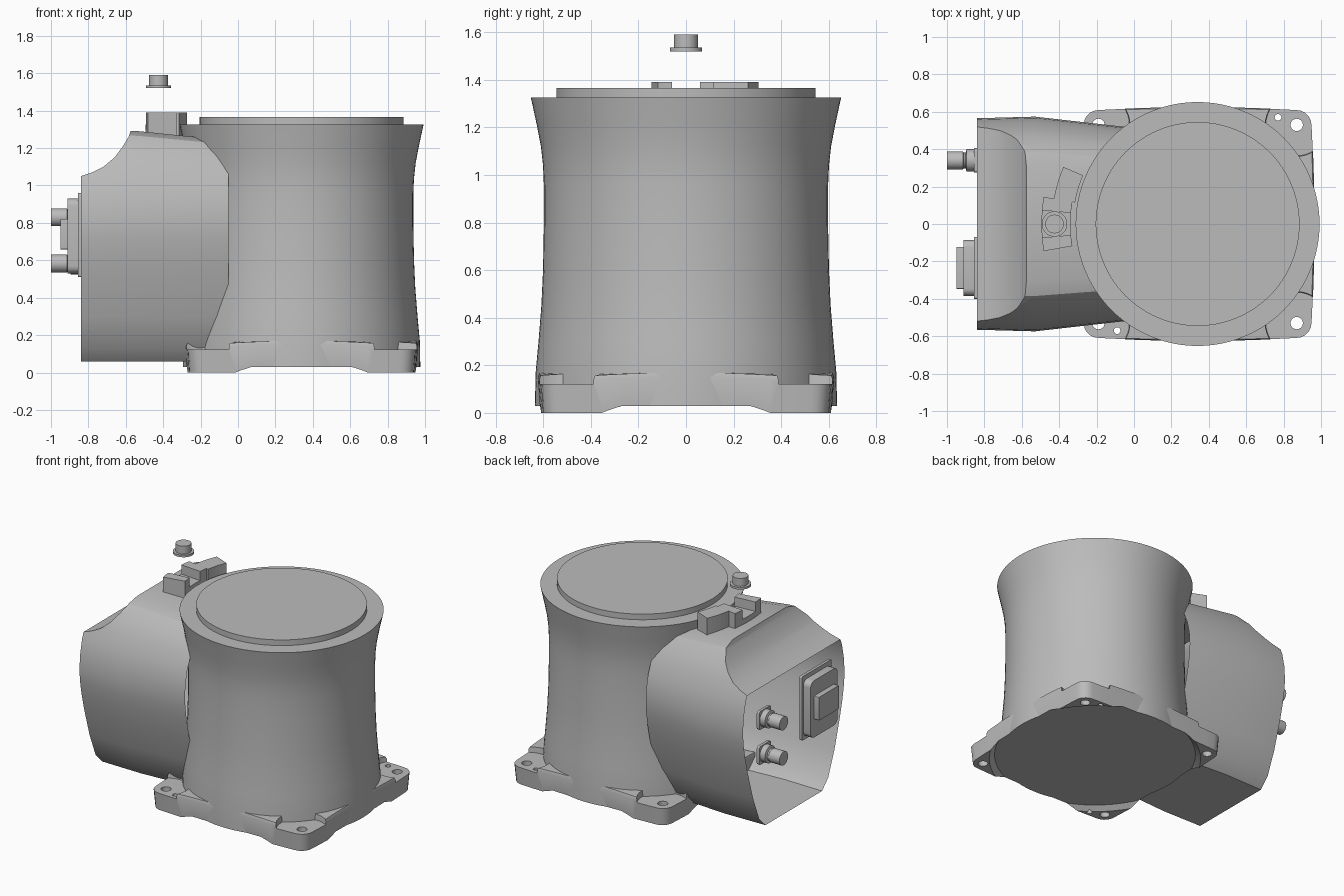
import bpy, bmesh, math
from math import sin, cos, pi, radians
from mathutils import Vector

cube = bpy.data.objects.get("Cube")
if cube:
    bpy.data.objects.remove(cube, do_unlink=True)

GREY = (0.5, 0.5, 0.5, 1.0)
mat = bpy.data.materials.new("cast_grey")
mat.use_nodes = True
mat.diffuse_color = GREY
mat.node_tree.nodes["Principled BSDF"].inputs["Base Color"].default_value = GREY

CX = 0.34  # column axis


def loft(name, rings, cap_start=True, cap_end=True):
    """Skin a list of equally long closed rings."""
    bm = bmesh.new()
    vs = [[bm.verts.new(p) for p in ring] for ring in rings]
    n = len(vs[0])
    for a, b in zip(vs, vs[1:]):
        for i in range(n):
            j = (i + 1) % n
            bm.faces.new((a[i], a[j], b[j], b[i]))
    if cap_start:
        bm.faces.new(vs[0][::-1])
    if cap_end:
        bm.faces.new(vs[-1])
    bmesh.ops.recalc_face_normals(bm, faces=bm.faces)
    me = bpy.data.meshes.new(name)
    bm.to_mesh(me)
    bm.free()
    me.materials.append(mat)
    ob = bpy.data.objects.new(name, me)
    bpy.context.collection.objects.link(ob)
    return ob


def lathe(name, profile, centre, axis="z", n=48):
    """Revolve (radius, position) pairs about a z or x axis."""
    rings = []
    for r, h in profile:
        ring = []
        for i in range(n):
            u, v = r * cos(2 * pi * i / n), r * sin(2 * pi * i / n)
            if axis == "z":
                ring.append((centre[0] + u, centre[1] + v, h))
            else:
                ring.append((h, centre[0] + u, centre[1] + v))
        rings.append(ring)
    return loft(name, rings)


def activate(ob):
    bpy.ops.object.select_all(action="DESELECT")
    ob.select_set(True)
    bpy.context.view_layer.objects.active = ob


def smooth(ob, angle=30):
    activate(ob)
    bpy.ops.object.shade_smooth_by_angle(angle=radians(angle))


def cut(ob, cutter):
    cutter.hide_render = True
    mod = ob.modifiers.new("cut", "BOOLEAN")
    mod.operation, mod.solver, mod.object = "DIFFERENCE", "EXACT", cutter
    activate(ob)
    bpy.ops.object.modifier_apply(modifier=mod.name)
    bpy.data.objects.remove(cutter, do_unlink=True)


def rounded_box(name, x0, x1, y, z, hy, hz, r, seg=5):
    """Plate with rounded corners, extruded along x."""
    ring = []
    for k, (sy, sz) in enumerate(((1, 1), (-1, 1), (-1, -1), (1, -1))):
        for i in range(seg + 1):
            a = pi / 2 * (k + i / seg)
            ring.append((y + sy * (hy - r) + r * cos(a), z + sz * (hz - r) + r * sin(a)))
    ob = loft(name, [[(x, *p) for p in ring] for x in (x0, x1)])
    smooth(ob)
    return ob


def sector(name, a0, a1, r0, r1, z0, z1, n=5):
    """Arc-shaped block around the column, angles measured from -x."""
    angles = [radians(a0 + (a1 - a0) * i / n) for i in range(n + 1)]
    flat = [(CX - r1 * cos(a), r1 * sin(a)) for a in angles]
    flat += [(CX - r0 * cos(a), r0 * sin(a)) for a in reversed(angles)]
    return loft(name, [[(*p, z) for p in flat] for z in (z0, z1)])


# Waisted column with a raised top disc
column = lathe("column", [(0.635, 0.03), (0.632, 0.17), (0.62, 0.3), (0.608, 0.45), (0.601, 0.6),
                          (0.597, 0.8), (0.597, 0.95), (0.601, 1.04), (0.61, 1.12), (0.627, 1.21),
                          (0.652, 1.325)], (CX, 0), n=96)
smooth(column)
disc = lathe("top_disc", [(0.545, 1.3), (0.545, 1.365)], (CX, 0), n=96)
smooth(disc)

# Base plate: rounded square with bowed sides and a gently crowned top
outline = []
H, R = 0.61, 0.08
for k in range(4):
    d = Vector((cos(k * pi / 2), sin(k * pi / 2)))
    e = Vector((-d.y, d.x))
    for i in range(13):
        t = -1 + i / 6
        outline.append(d * (H + 0.015 * (1 - t * t)) + e * t * (H - R))
    for i in range(1, 5):
        a = pi / 2 * i / 5
        outline.append((d + e) * (H - R) + d * R * cos(a) + e * R * sin(a))


def base_ring(s, z, drop=0.0):
    return [(CX + p.x * s, p.y * s, z - drop * max(0, p.length - H) / 0.2) for p in outline]


base = loft("base_plate", [base_ring(0.985, 0), base_ring(1, 0.15, 0.015),
                           base_ring(0.99, 0.172, 0.025), base_ring(0.7, 0.172)])
cut(base, lathe("underside_cutter", [(0.74, -0.04), (0.705, 0), (0.67, 0.03)], (CX, 0), n=64))
for sx in (-1, 1):
    for sy in (-1, 1):
        hole = (CX + sx * 0.53, sy * 0.53)
        cut(base, lathe("pocket_cutter", [(0.165, 0.122), (0.18, 0.3)], hole, n=40))
        cut(base, lathe("bolt_hole_cutter", [(0.033, -0.1), (0.033, 0.3)], hole, n=24))
        if sx == sy:
            pin = (CX + sx * 0.43, sy * 0.57)
            cut(base, lathe("pin_hole_cutter", [(0.018, -0.1), (0.018, 0.3)], pin, n=16))
smooth(base)

# Rear housing: shell lofted along x, open at its end
half = [(0.32, 0.06), (0.39, 0.13), (0.46, 0.3), (0.52, 0.5), (0.55, 0.62), (0.568, 0.72), (0.574, 0.8),
        (0.567, 0.9), (0.545, 1.0), (0.503, 1.1), (0.455, 1.19), (0.385, 1.265), (0.3, 1.29)]
section = half + [(-y, z) for y, z in reversed(half)]


def housing_ring(x, sy, top):
    return [(x, y * sy, z if z < 0.8 else 0.8 + (z - 0.8) * top) for y, z in section]


housing = loft("rear_housing", [housing_ring(-0.84, 0.985, 1.03), housing_ring(-0.53, 1, 1),
                                housing_ring(-0.05, 0.905, 0.9)])
scoop = [(-0.9, 1.04), (-0.84, 1.05), (-0.78, 1.07), (-0.72, 1.1), (-0.66, 1.15), (-0.615, 1.21),
         (-0.585, 1.26), (-0.565, 1.32), (-0.56, 1.5), (-0.9, 1.5)]
cut(housing, loft("scoop_cutter", [[(x, y, z) for x, z in scoop] for y in (-0.8, 0.8)]))
bm = bmesh.new()
bm.from_mesh(housing.data)
ends = [f for f in bm.faces if abs(f.normal.x) > 0.99 and
        (f.calc_center_median().x < -0.83 or f.calc_center_median().x > -0.06)]
bmesh.ops.delete(bm, geom=ends, context="FACES")
bm.to_mesh(housing.data)
bm.free()
smooth(housing)

# Round cable connectors
for label, z in (("upper", 0.83), ("lower", 0.583)):
    rounded_box(label + "_connector_plate", -0.855, -0.835, 0.34, z, 0.065, 0.065, 0.015)
    smooth(lathe(label + "_connector", [(0.06, -0.84), (0.06, -0.895), (0.042, -0.9), (0.042, -0.91),
                                        (0.048, -0.915), (0.048, -1.0)], (0.34, z), "x", 32))

# Rectangular connector
rounded_box("socket_plate", -0.855, -0.835, -0.235, 0.735, 0.165, 0.225, 0.01)
rounded_box("socket_body", -0.912, -0.85, -0.235, 0.73, 0.15, 0.2, 0.04)
rounded_box("socket_plug", -0.95, -0.9, -0.235, 0.74, 0.112, 0.082, 0.005)

# Stop bracket on the housing
sector("bracket_floor", -10, 10, 0.68, 0.835, 1.22, 1.325)
sector("bracket_right_end", -10, -5, 0.68, 0.835, 1.3, 1.39)
sector("bracket_left_end", 5, 10, 0.68, 0.835, 1.3, 1.39)
sector("bracket_arm", 10, 23, 0.665, 0.78, 1.22, 1.39)

# Bolt held above the bracket
bolt = lathe("bolt", [(0.068, 1.52), (0.068, 1.535), (0.05, 1.535), (0.05, 1.59)], (-0.425, 0), n=32)
smooth(bolt)
